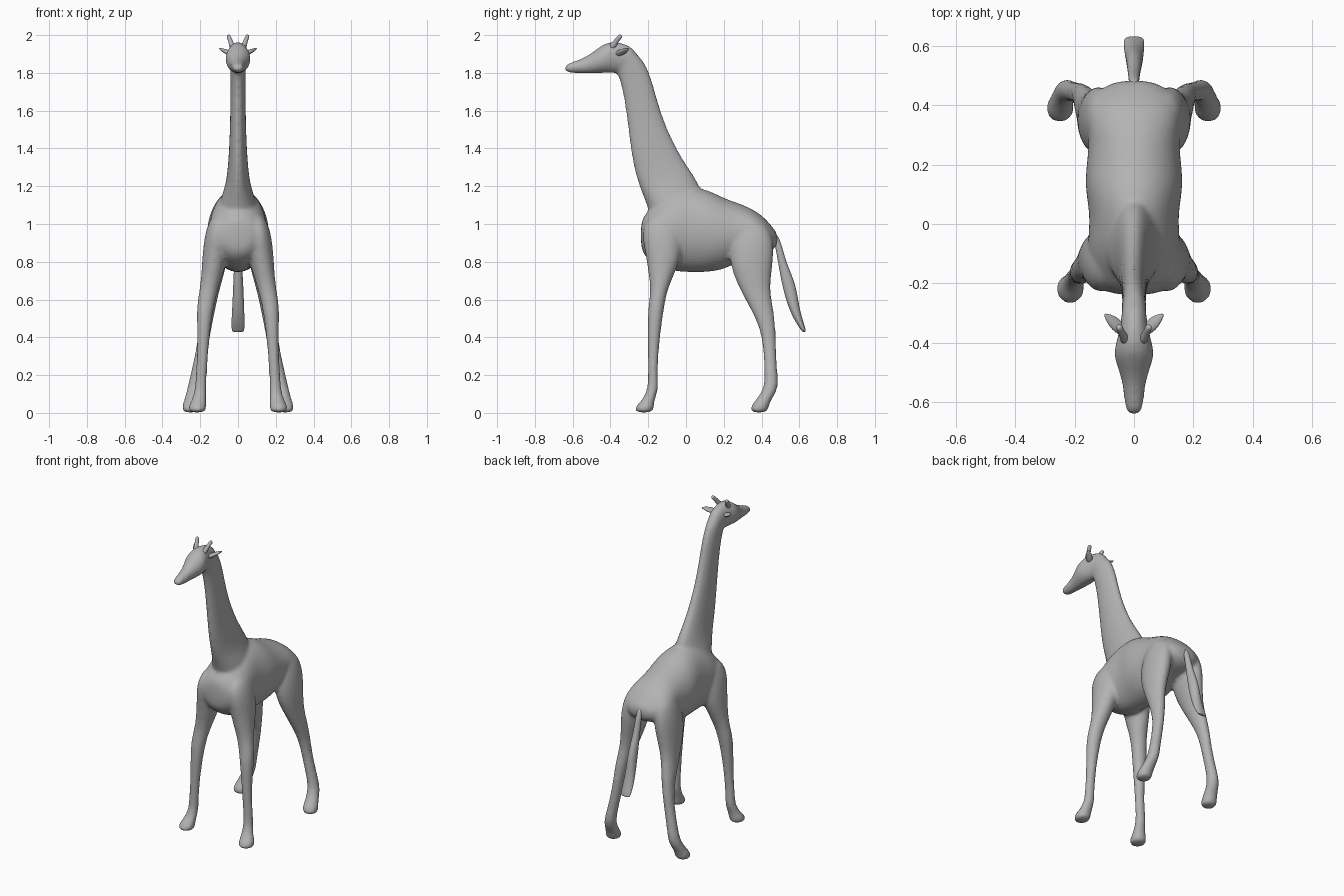
import bpy, bmesh, math
from mathutils import Vector

if "Cube" in bpy.data.objects:
    bpy.data.objects.remove(bpy.data.objects["Cube"], do_unlink=True)

hide = bpy.data.materials.new("plain_grey")
hide.use_nodes = True
GREY = (0.45, 0.45, 0.45, 1)
hide.diffuse_color = GREY
hide.node_tree.nodes["Principled BSDF"].inputs["Base Color"].default_value = GREY

SIDES = 16
SWELL = 1.025   # makes up for the shrinkage of subdivision


def loft(bm, rings):
    """Skin elliptical rings given as (centre, half axis, half axis)."""
    loops = []
    for centre, a, b in rings:
        loop = []
        for i in range(SIDES):
            t = math.tau * i / SIDES
            loop.append(bm.verts.new(centre + SWELL * (a * math.cos(t) + b * math.sin(t))))
        loops.append(loop)
    for low, high in zip(loops, loops[1:]):
        for i in range(SIDES):
            j = (i + 1) % SIDES
            bm.faces.new((low[i], low[j], high[j], high[i]))
    bm.faces.new(loops[0][::-1])
    bm.faces.new(loops[-1])


def along_y(table):
    """Upright rings from rows of (y, bottom, top, half width)."""
    return [(Vector((0, y, (lo + hi) / 2)), Vector((w, 0, 0)), Vector((0, 0, (hi - lo) / 2)))
            for y, lo, hi, w in table]


def along_z(table, side=1):
    """Level rings from rows of (z, front, back, inner x, outer x)."""
    return [(Vector((side * (xi + xo) / 2, (f + b) / 2, z)),
             Vector(((xo - xi) / 2, 0, 0)), Vector((0, (b - f) / 2, 0)))
            for z, f, b, xi, xo in table]


def finish(name, bm, blend=None):
    """Turn a bmesh into a smooth object, optionally fused into one skin."""
    bmesh.ops.recalc_face_normals(bm, faces=bm.faces[:])
    for face in bm.faces:
        face.smooth = True
    mesh = bpy.data.meshes.new(name)
    bm.to_mesh(mesh)
    bm.free()
    mesh.materials.append(hide)
    obj = bpy.data.objects.new(name, mesh)
    bpy.context.collection.objects.link(obj)
    sub = obj.modifiers.new("rounding", "SUBSURF")
    sub.levels = sub.render_levels = 2
    if blend:
        fuse = obj.modifiers.new("fuse", "REMESH")
        fuse.mode = "VOXEL"
        fuse.voxel_size = blend
        fuse.use_smooth_shade = True
        soften = obj.modifiers.new("soften", "SMOOTH")
        soften.factor = 0.5
        soften.iterations = 6
    return obj


def spike(name, points):
    """A small tapering part through rows of (position, radius across, radius deep)."""
    bm = bmesh.new()
    axis = (points[-1][0] - points[0][0]).normalized()
    deep = axis.cross(Vector((0, 1, 0))).normalized()
    across = axis.cross(deep)
    loft(bm, [(p, across * ra, deep * rd) for p, ra, rd in points])
    finish(name, bm)


# Trunk of the body, from chest to rump
torso = [
    (-.24, .88, 1.0, .06), (-.22, .83, 1.05, .11), (-.17, .79, 1.1, .145),
    (-.08, .75, 1.17, .16), (.02, .745, 1.2, .145), (.12, .745, 1.18, .166),
    (.2, .76, 1.135, .16), (.28, .8, 1.11, .15), (.36, .83, 1.075, .16),
    (.42, .84, 1.03, .145), (.46, .86, .98, .11), (.485, .89, .95, .05),
]

# Neck rows: z, front, back, half width
neck = [
    (.98, -.18, .02, .08), (1.08, -.195, .08, .115), (1.19, -.245, .09, .066),
    (1.31, -.28, .0, .052), (1.45, -.3, -.077, .044), (1.58, -.315, -.13, .041),
    (1.71, -.335, -.166, .04), (1.79, -.36, -.19, .04), (1.85, -.39, -.218, .042),
    (1.9, -.4, -.255, .042), (1.935, -.4, -.31, .035),
]

# Head, from the muzzle back to the nape
head = [
    (-.642, 1.812, 1.835, .02), (-.625, 1.802, 1.85, .03), (-.58, 1.797, 1.865, .034),
    (-.53, 1.797, 1.885, .04), (-.48, 1.797, 1.92, .056), (-.44, 1.8, 1.95, .07),
    (-.4, 1.8, 1.965, .06), (-.35, 1.8, 1.962, .047), (-.3, 1.82, 1.945, .042),
    (-.26, 1.84, 1.91, .03),
]

front_leg = [
    (1.06, -.18, -.06, .06, .13), (.97, -.24, -.02, .045, .172),
    (.85, -.215, -.02, .05, .187), (.75, -.2, -.055, .075, .192),
    (.65, -.185, -.1, .107, .203), (.55, -.203, -.118, .132, .222),
    (.39, -.203, -.14, .152, .214), (.22, -.2, -.152, .165, .222),
    (.13, -.203, -.143, .167, .228), (.075, -.225, -.165, .168, .24),
    (.035, -.268, -.17, .168, .264), (0, -.275, -.172, .168, .264),
]

back_leg = [
    (1.02, .28, .42, .06, .145), (.9, .235, .47, .05, .18),
    (.78, .23, .457, .06, .192), (.65, .287, .442, .1, .192),
    (.55, .343, .463, .12, .202), (.44, .395, .475, .143, .208),
    (.33, .41, .476, .16, .222), (.2, .417, .485, .187, .252),
    (.13, .412, .49, .197, .268), (.075, .375, .455, .203, .282),
    (.035, .342, .436, .203, .297), (0, .338, .434, .203, .297),
]

# Body, neck, head and legs fused into one skin
skin = bmesh.new()
loft(skin, along_y(torso))
loft(skin, along_z([(z, f, b, -w, w) for z, f, b, w in neck]))
loft(skin, along_y(head))
for side in (-1, 1):
    loft(skin, along_z(front_leg, side))
    loft(skin, along_z(back_leg, side))
finish("body", skin, blend=.011)

# Tail with its heavier tuft
tail = [
    (.95, .45, .48, -.014, .014), (.9, .47, .505, -.018, .018),
    (.8, .487, .528, -.02, .02), (.68, .508, .583, -.025, .028),
    (.56, .54, .598, -.03, .032), (.48, .58, .622, -.035, .035),
    (.435, .612, .635, -.033, .033), (.428, .618, .632, -.028, .028),
]
bm = bmesh.new()
loft(bm, along_z(tail))
finish("tail", bm)

# Ears and horns, mirrored
for side, label in ((1, "left"), (-1, "right")):
    def at(x, y, z):
        return Vector((side * x, y, z))
    spike(label + "_ear", [
        (at(.03, -.37, 1.895), .014, .012), (at(.055, -.345, 1.908), .022, .014),
        (at(.075, -.325, 1.918), .02, .01), (at(.1, -.303, 1.93), .004, .004)])
    spike(label + "_horn", [
        (at(.028, -.395, 1.93), .02, .018), (at(.036, -.378, 1.957), .014, .012),
        (at(.044, -.36, 1.98), .012, .011), (at(.05, -.348, 1.994), .012, .011),
        (at(.052, -.344, 2.0), .007, .006)])
